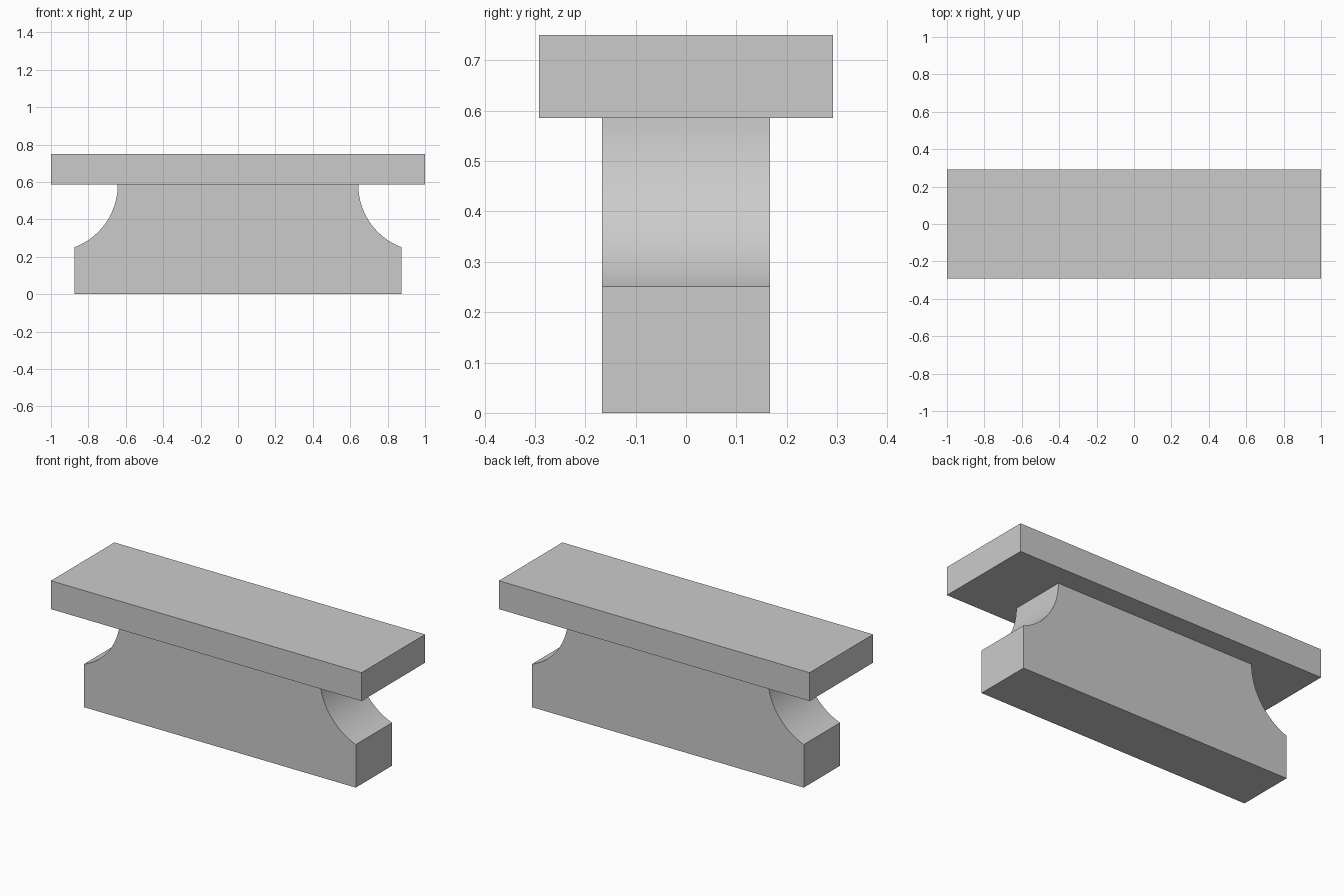
import bpy, bmesh, math

if "Cube" in bpy.data.objects:
    bpy.data.objects.remove(bpy.data.objects["Cube"])

TOP_Z, JOIN_Z = 0.75, 0.585


def extrude_profile(name, profile, half_depth):
    """Extrude an x-z outline along y into a closed solid."""
    bm = bmesh.new()
    face = bm.faces.new([bm.verts.new((x, -half_depth, z)) for x, z in profile])
    ext = bmesh.ops.extrude_face_region(bm, geom=[face], use_keep_orig=True)
    verts = [g for g in ext["geom"] if isinstance(g, bmesh.types.BMVert)]
    bmesh.ops.translate(bm, verts=verts, vec=(0, 2 * half_depth, 0))
    bmesh.ops.recalc_face_normals(bm, faces=bm.faces)
    mesh = bpy.data.meshes.new(name)
    bm.to_mesh(mesh)
    bm.free()
    obj = bpy.data.objects.new(name, mesh)
    bpy.context.collection.objects.link(obj)
    return obj


# Pedestal: block with a concave cove at each end
cx, r, half_w, steps = 1.0, 0.357, 0.875, 24
end = math.acos((cx - half_w) / r)
cove = [(cx - r * math.cos(end * i / steps), JOIN_Z - r * math.sin(end * i / steps))
        for i in range(steps, -1, -1)]
right = [(half_w, 0)] + cove
left = [(-x, z) for x, z in reversed(right)]
pedestal = extrude_profile("pedestal", right + left, 0.1667)

# Top slab: plain rectangular board
slab = extrude_profile(
    "top_slab", [(-1, JOIN_Z), (1, JOIN_Z), (1, TOP_Z), (-1, TOP_Z)], 0.2917)

# Smooth coves, crisp edges elsewhere
bpy.ops.object.select_all(action='DESELECT')
pedestal.select_set(True)
bpy.context.view_layer.objects.active = pedestal
bpy.ops.object.shade_smooth_by_angle(angle=math.radians(15))
